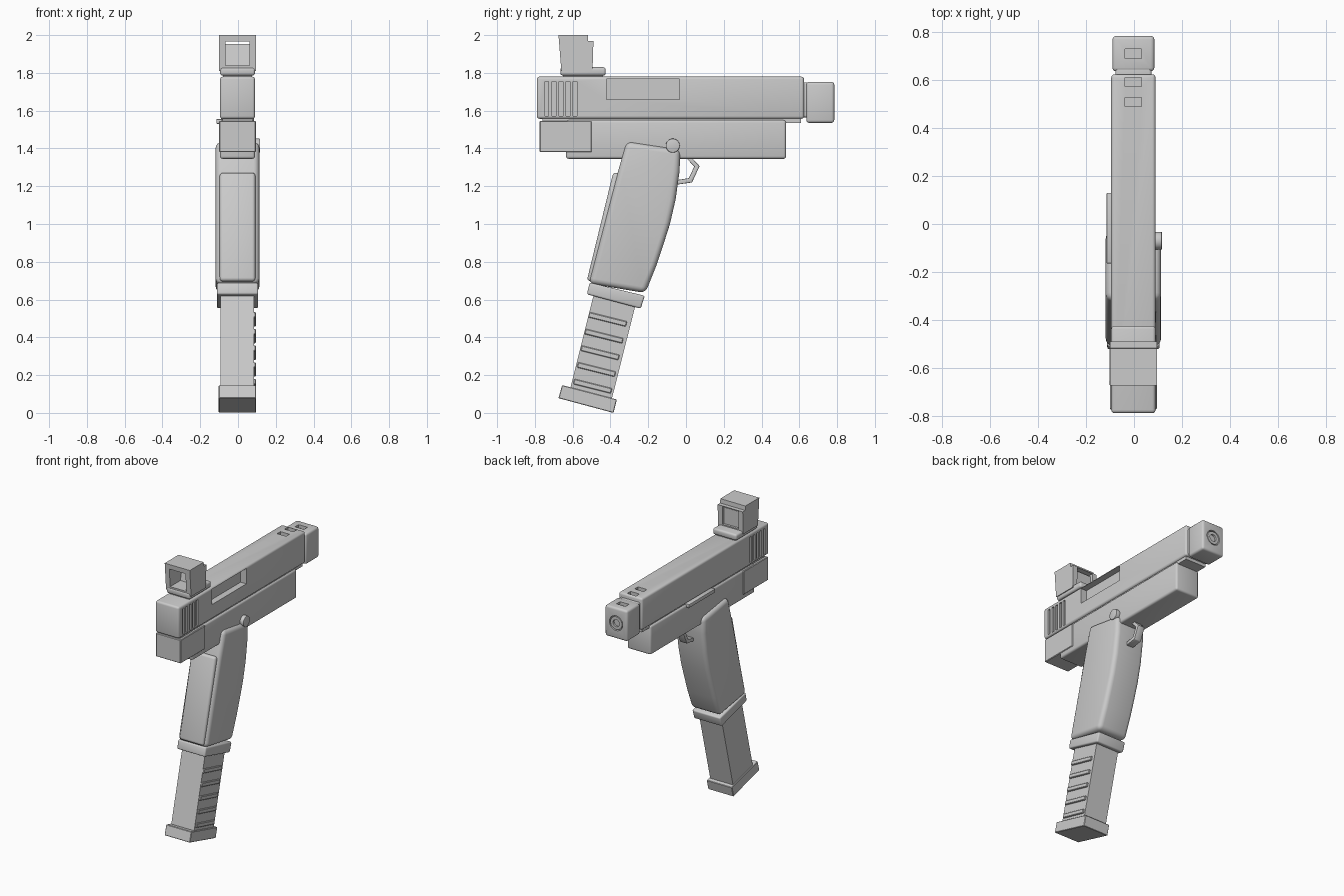
import bpy, bmesh, math
from mathutils import Vector

if "Cube" in bpy.data.objects:
    bpy.data.objects.remove(bpy.data.objects["Cube"])

grey = bpy.data.materials.new("plain_grey")
grey.diffuse_color = (0.6, 0.6, 0.6, 1)
grey.use_nodes = True
grey.node_tree.nodes["Principled BSDF"].inputs["Base Color"].default_value = grey.diffuse_color
CX = -0.003  # body mid-plane


def finish(name, bm, bevel=0.0, segments=3, angle=30):
    bmesh.ops.recalc_face_normals(bm, faces=bm.faces)
    if bevel:
        edges = [e for e in bm.edges if e.calc_face_angle(0) > math.radians(angle)]
        bmesh.ops.bevel(bm, geom=edges, offset=bevel, segments=segments,
                        profile=0.5, affect='EDGES', clamp_overlap=True)
    me = bpy.data.meshes.new(name)
    bm.to_mesh(me)
    bm.free()
    ob = bpy.data.objects.new(name, me)
    me.materials.append(grey)
    bpy.context.collection.objects.link(ob)
    return ob


def prism(name, pts, x0, x1, bevel=0.0, segments=3):
    """Side outline in (y, z), extruded across x."""
    bm = bmesh.new()
    face = bm.faces.new([bm.verts.new((x0, y, z)) for y, z in pts])
    ext = bmesh.ops.extrude_face_region(bm, geom=[face])
    for v in ext["geom"]:
        if isinstance(v, bmesh.types.BMVert):
            v.co.x = x1
    return finish(name, bm, bevel, segments)


def box(name, x0, x1, y0, y1, z0, z1, bevel=0.0, segments=3):
    return prism(name, [(y0, z0), (y1, z0), (y1, z1), (y0, z1)], x0, x1, bevel, segments)


def cylinder(name, centre, radius, depth, axis, bevel=0.0):
    bm = bmesh.new()
    bmesh.ops.create_cone(bm, cap_ends=True, segments=32, radius1=radius,
                          radius2=radius, depth=depth)
    rot = Vector((0, 0, 1)).rotation_difference(Vector(axis)).to_matrix()
    for v in bm.verts:
        v.co = rot @ v.co + Vector(centre)
    return finish(name, bm, bevel, 2)


def cut(ob, cutters):
    """Subtract every cutter and keep the finished mesh."""
    for c in cutters:
        m = ob.modifiers.new("cut", 'BOOLEAN')
        m.operation = 'DIFFERENCE'
        m.solver = 'EXACT'
        m.object = c
    deps = bpy.context.evaluated_depsgraph_get()
    me = bpy.data.meshes.new_from_object(ob.evaluated_get(deps))
    ob.modifiers.clear()
    ob.data = me
    for c in cutters:
        bpy.data.objects.remove(c)


# slide with side port, rear grooves and two top vents
slide = box("slide", -0.095, 0.09, -0.79, 0.625, 1.557, 1.78, 0.014)
cutters = [box("cutter", 0.045, 0.2, -0.42, -0.035, 1.66, 1.768)]
for i in range(5):
    y = -0.747 + 0.0375 * i
    for x0, x1 in ((0.078, 0.2), (-0.2, -0.083)):
        cutters.append(box("cutter", x0, x1, y, y + 0.02, 1.572, 1.755))
for y in (0.49, 0.573):
    cutters.append(box("cutter", -0.038, 0.032, y, y + 0.038, 1.755, 1.9))
cut(slide, cutters)

# muzzle block, collar and bore
box("collar", -0.078, 0.073, 0.60, 0.66, 1.565, 1.75, 0.01)
muzzle = box("muzzle_block", -0.09, 0.085, 0.637, 0.785, 1.535, 1.752, 0.015)
cut(muzzle, [box("cutter", -0.038, 0.032, 0.69, 0.73, 1.73, 1.9),
             cylinder("cutter", (CX, 0.80, 1.645), 0.052, 0.07, (0, 1, 0))])
barrel = cylinder("barrel_tip", (CX, 0.755, 1.645), 0.045, 0.056, (0, 1, 0))
cut(barrel, [cylinder("cutter", (CX, 0.79, 1.645), 0.025, 0.04, (0, 1, 0))])

# frame and rear block
box("frame", -0.095, 0.09, -0.635, 0.53, 1.345, 1.55, 0.014)
box("frame_rail", -0.083, 0.078, -0.76, 0.61, 1.535, 1.57)
box("rear_block", -0.1, 0.095, -0.775, -0.50, 1.38, 1.546, 0.004, 1)

# sight: base, hollow hood and pane
box("sight_base", -0.095, 0.09, -0.665, -0.425, 1.786, 1.83, 0.013)
box("sight_foot", -0.08, 0.075, -0.65, -0.44, 1.77, 1.79)
hood = prism("sight_hood", [(-0.66, 1.81), (-0.495, 1.81), (-0.49, 1.97),
                            (-0.518, 1.97), (-0.52, 2.0), (-0.675, 2.0)], -0.1, 0.096)
cut(hood, [box("cutter", -0.066, 0.06, -0.8, -0.3, 1.838, 1.966)])
prism("sight_pane", [(-0.55, 1.83), (-0.51, 1.83), (-0.51, 1.953), (-0.525, 1.953)],
      -0.07, 0.064)

# grip with curved front
front = [(-0.03, 1.394), (-0.034, 1.28), (-0.055, 1.13), (-0.085, 1.0),
         (-0.12, 0.89), (-0.157, 0.78), (-0.215, 0.635)]
grip = [(-0.515, 0.685), (-0.365, 1.26), (-0.315, 1.437)] + front
prism("grip", grip, -0.118, 0.113, 0.03, 4)
prism("grip_foot", [(-0.525, 0.628), (-0.24, 0.552), (-0.218, 0.62), (-0.51, 0.69)],
      -0.112, 0.107, 0.01)
prism("back_strap", [(-0.525, 0.70), (-0.48, 0.69), (-0.345, 1.265), (-0.385, 1.275)],
      -0.097, 0.092, 0.017)

# magazine with ribs on one side, and its floor plate
prism("magazine", [(-0.615, 0.12), (-0.395, 0.065), (-0.26, 0.60), (-0.48, 0.66)],
      -0.093, 0.085)
for i in range(5):
    cy, cz = -0.415 - 0.0198 * i, 0.495 - 0.0885 * i
    d, n = Vector((0.1, -0.025)), Vector((0.0035, 0.014))
    c = Vector((cy, cz))
    prism("magazine_rib", [tuple(c - d - n), tuple(c + d - n),
                           tuple(c + d + n), tuple(c - d + n)], 0.07, 0.095, 0.004, 1)
prism("floor_plate", [(-0.675, 0.078), (-0.384, 0.0), (-0.366, 0.071), (-0.656, 0.147)],
      -0.102, 0.096, 0.003, 1)

# trigger: bent bar
outer = [(0.012, 1.37), (0.072, 1.307), (0.032, 1.22), (-0.05, 1.208)]
inner = [(-0.05, 1.232), (0.015, 1.243), (0.044, 1.305), (-0.01, 1.36)]
prism("trigger", outer + inner, -0.03, 0.024, 0.004, 2)

# side pin and slide lever
cylinder("side_pin", (0.095, -0.07, 1.415), 0.037, 0.044, (1, 0, 0), 0.004)
box("slide_lever", -0.115, -0.08, -0.165, 0.13, 1.53, 1.556, 0.005, 2)

# smooth rounded edges, keep creases
for ob in bpy.context.scene.objects:
    ob.select_set(True)
    bpy.context.view_layer.objects.active = ob
bpy.ops.object.shade_smooth_by_angle(angle=math.radians(32))
